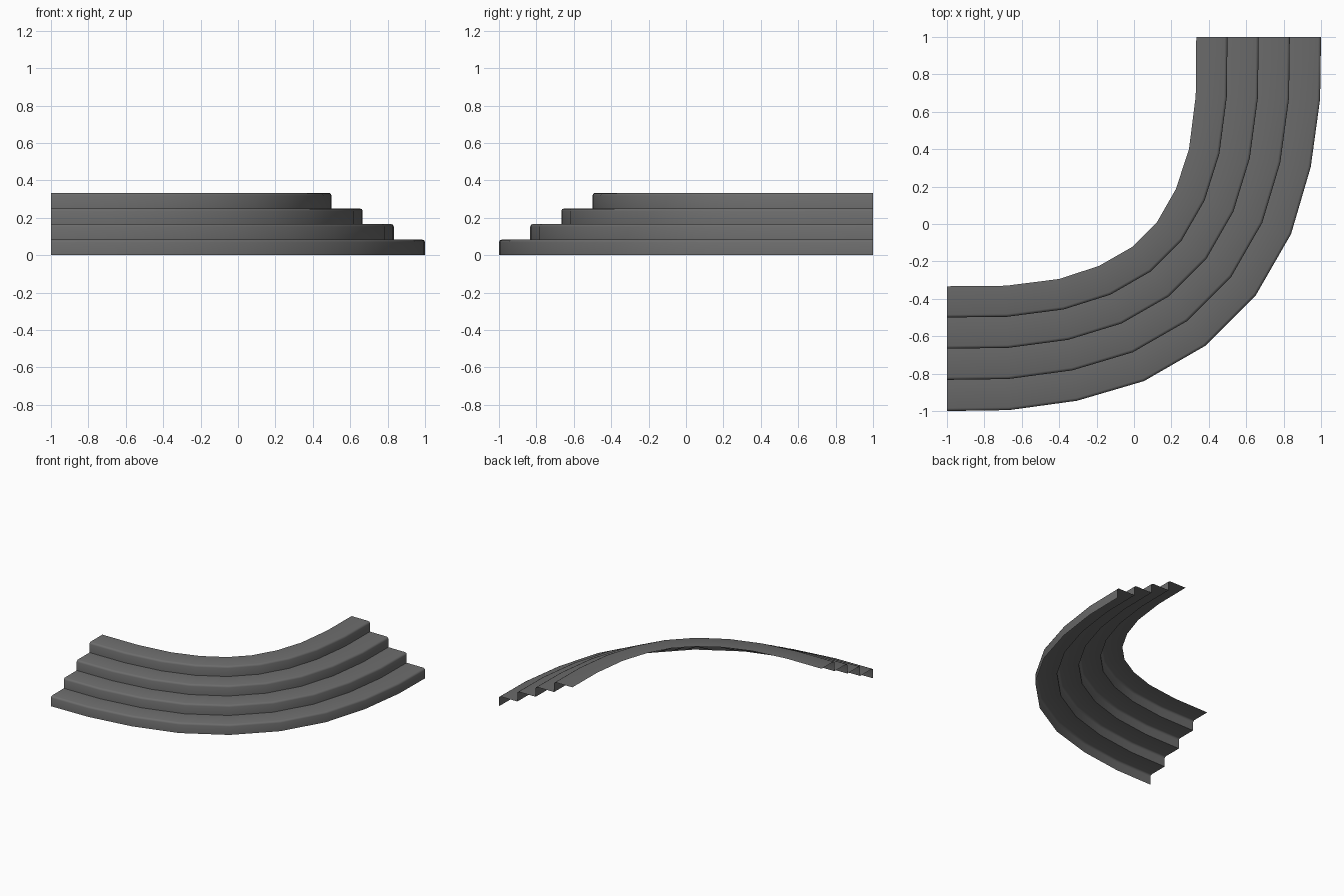
import bpy, bmesh, math

if "Cube" in bpy.data.objects:
    bpy.data.objects.remove(bpy.data.objects["Cube"])

# Plan of the curved stair: half of the inner and outer edges, measured from the
# bend corner at (-1, 1); the other half is the same with the axes swapped
inner = [(1.333, 0), (1.33, .316), (1.294, .60), (1.224, .813), (1.123, .99)]
outer = [(2.0, 0), (1.995, .332), (1.945, .695), (1.84, 1.053), (1.652, 1.38)]
inner += [(b, a) for a, b in reversed(inner)]
outer += [(b, a) for a, b in reversed(outer)]

# Step profile: (fraction from inner to outer edge, height), rounded nosings
STEPS, RISE, R = 4, 1 / 12, 0.015
W = 0.667
profile = []
for i in range(STEPS):
    s, z = 1 - i / STEPS, i * RISE
    profile.append((s, z))
    for k in range(3):
        a = k * math.pi / 4
        profile.append((s - R / W * (1 - math.cos(a)), z + RISE - R * (1 - math.sin(a))))
profile.append((0, STEPS * RISE))

# Sweep the profile as an open sheet
bm = bmesh.new()
rows = []
for (ax, ay), (bx, by) in zip(inner, outer):
    rows.append([bm.verts.new((-1 + ax + (bx - ax) * s, 1 - ay - (by - ay) * s, z))
                 for s, z in profile])
for r0, r1 in zip(rows, rows[1:]):
    for j in range(len(profile) - 1):
        bm.faces.new((r0[j], r0[j + 1], r1[j + 1], r1[j]))
bm.normal_update()
if sum(f.normal.z for f in bm.faces) < 0:
    bmesh.ops.reverse_faces(bm, faces=bm.faces)
mesh = bpy.data.meshes.new("curved_steps")
bm.to_mesh(mesh)
bm.free()
steps = bpy.data.objects.new("curved_steps", mesh)
bpy.context.collection.objects.link(steps)

mat = bpy.data.materials.new("dark grey stone")
mat.diffuse_color = (0.15, 0.15, 0.15, 1)
mat.use_nodes = True
mat.node_tree.nodes["Principled BSDF"].inputs["Base Color"].default_value = mat.diffuse_color
mesh.materials.append(mat)

bpy.context.view_layer.objects.active = steps
steps.select_set(True)
bpy.ops.object.shade_smooth_by_angle(angle=math.radians(50))
